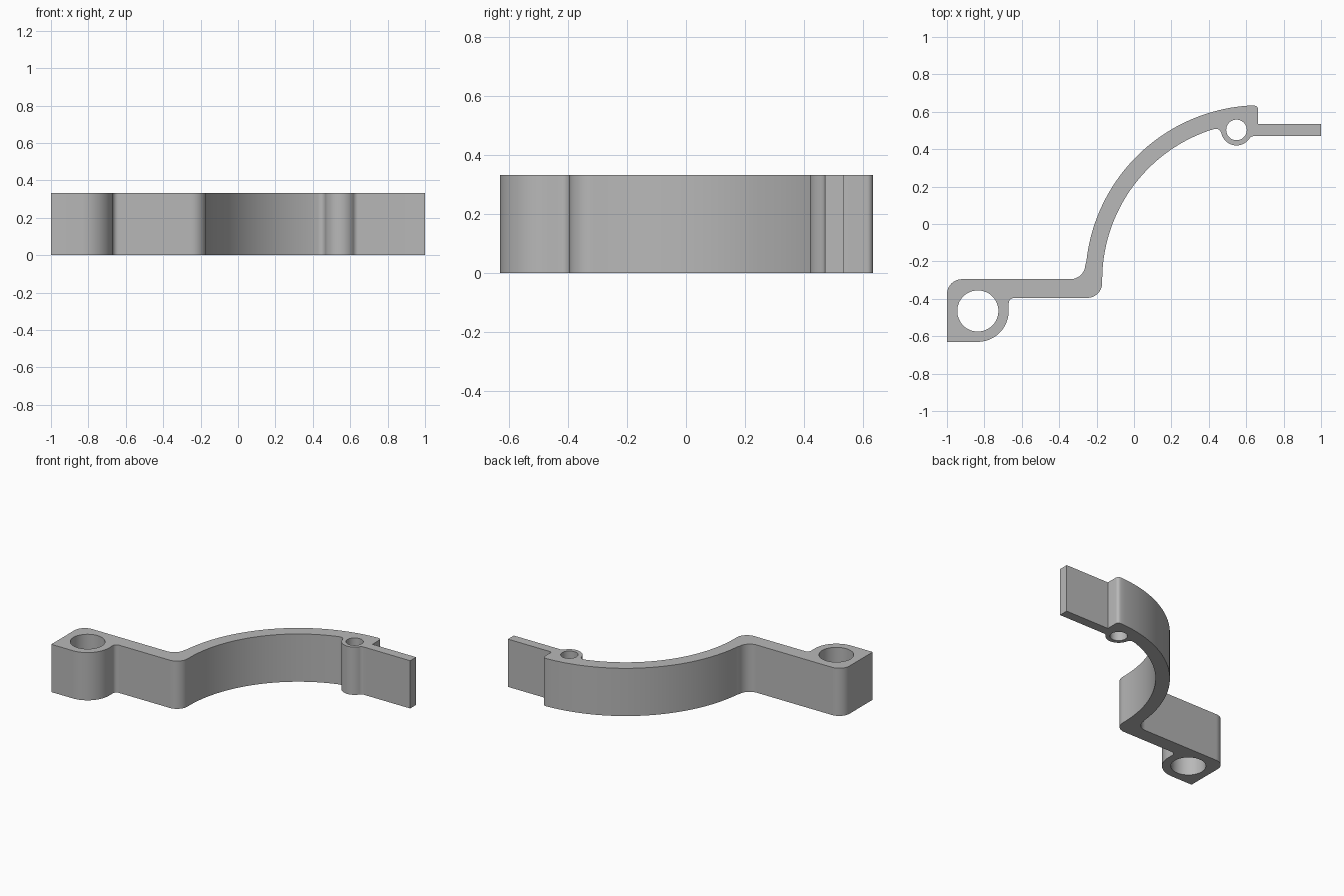
import bpy
import bmesh
from math import cos, sin, radians
from mathutils import Vector

HEIGHT = 0.333

if "Cube" in bpy.data.objects:
    bpy.data.objects.remove(bpy.data.objects["Cube"])


def arc(cx, cy, r, start, end, steps=10):
    """Points along a circular arc, angles in degrees."""
    angles = [radians(start + (end - start) * i / steps) for i in range(steps + 1)]
    return [(cx + r * cos(a), cy + r * sin(a)) for a in angles]


def circle(cx, cy, r, steps=48):
    return arc(cx, cy, r, 0, 360, steps)[:-1]


# Outline of the bracket, clockwise from the end of the thin tab
bow = (0.675, -0.30)
small_boss = (0.548, 0.503)
large_boss = (-0.835, -0.465)
outline = (
    [(1, 0.535), (1, 0.47)]
    + arc(0.642, 0.44, 0.03, 90, 146, 8)           # tab to small boss
    + arc(*small_boss, 0.083, -34, -168, 20)[1:]   # small boss
    + arc(0.437, 0.479, 0.03, 12, 107, 8)[1:]      # boss to bow
    + arc(*bow, 0.845, 107, 180, 40)[1:]           # inside of the bow
    + arc(-0.25, -0.315, 0.08, 0, -90)             # elbow
    + arc(-0.64, -0.425, 0.03, 90, 180, 8)         # arm to large boss
    + arc(*large_boss, 0.165, 0, -90, 20)          # large boss
    + [(-1, -0.63)]
    + arc(-0.92, -0.375, 0.08, 180, 90)            # rounded back corner
    + arc(-0.34, -0.215, 0.08, -90, 0)             # inside of the elbow
    + arc(*bow, 0.935, 174, 92.5, 44)              # outside of the bow
    + arc(0.643, 0.613, 0.02, 80, 0, 6)            # bow tip
    + [(0.663, 0.535)]
)
loops = [outline, circle(*large_boss, 0.11), circle(*small_boss, 0.055)]

# Fill the outline around both holes and extrude it
bm = bmesh.new()
for loop in loops:
    verts = [bm.verts.new((x, y, 0)) for x, y in loop]
    for i, v in enumerate(verts):
        bm.edges.new((verts[i - 1], v))
bmesh.ops.triangle_fill(bm, use_beauty=True, edges=bm.edges[:], normal=Vector((0, 0, 1)))
extruded = bmesh.ops.extrude_face_region(bm, geom=bm.faces[:], use_keep_orig=True)
top = [g for g in extruded["geom"] if isinstance(g, bmesh.types.BMVert)]
bmesh.ops.translate(bm, verts=top, vec=(0, 0, HEIGHT))
bmesh.ops.recalc_face_normals(bm, faces=bm.faces[:])
mesh = bpy.data.meshes.new("bracket")
bm.to_mesh(mesh)
bm.free()

bracket = bpy.data.objects.new("bracket", mesh)
bpy.context.collection.objects.link(bracket)

# Plain grey material
grey = bpy.data.materials.new("plain grey")
grey.use_nodes = True
color = (0.48, 0.48, 0.48, 1)
grey.diffuse_color = color
grey.node_tree.nodes["Principled BSDF"].inputs["Base Color"].default_value = color
mesh.materials.append(grey)

bpy.ops.object.select_all(action="DESELECT")
bracket.select_set(True)
bpy.context.view_layer.objects.active = bracket
bpy.ops.object.shade_smooth_by_angle(angle=radians(30))
